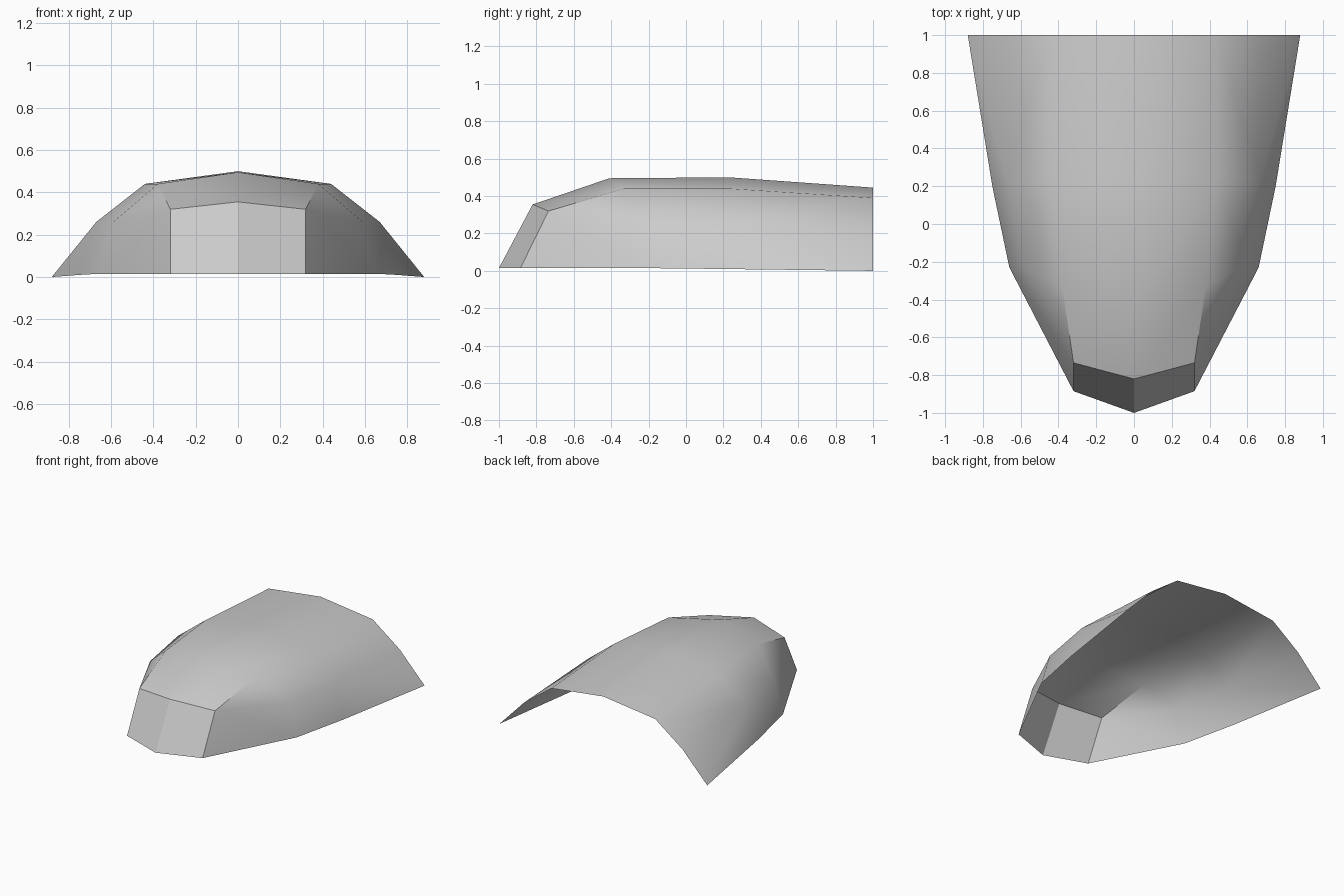
import bpy
import bmesh

cube = bpy.data.objects.get("Cube")
if cube:
    bpy.data.objects.remove(cube, do_unlink=True)

# Single plain grey finish
grey = bpy.data.materials.new("light_grey")
grey.use_nodes = True
colour = (0.6, 0.6, 0.6, 1)
grey.diffuse_color = colour
grey.node_tree.nodes["Principled BSDF"].inputs["Base Color"].default_value = colour

# Lengthwise rails of the left half, listed front to back
rails = {
    "nose": [(0, -1, 0.015)],
    "ridge": [(0, -0.82, 0.355), (0, -0.41, 0.495), (0, 0.23, 0.5), (0, 1, 0.445)],
    "shoulder": [(0.32, -0.735, 0.32), (0.38, -0.33, 0.44), (0.44, 0.23, 0.44), (0.44, 1, 0.39)],
    "waist": [(0.59, -0.22, 0.26), (0.67, 0.23, 0.26), (0.67, 1, 0.22)],
    "hem": [(0.32, -0.885, 0.015), (0.66, -0.23, 0.015), (0.75, 0.2, 0.01), (0.88, 1, 0)],
}

bm = bmesh.new()
v = {name: [bm.verts.new(p) for p in pts] for name, pts in rails.items()}
nose, ridge, shoulder, waist, hem = (v[n] for n in rails)


def face(*verts):
    return bm.faces.new(verts)


# Nose panel, and the hood running back from it
face(nose[0], hem[0], shoulder[0], ridge[0])
for i in range(3):
    face(ridge[i], shoulder[i], shoulder[i + 1], ridge[i + 1])

# Front cheek
face(shoulder[0], hem[0], hem[1])
face(shoulder[0], hem[1], waist[0])
face(shoulder[0], waist[0], shoulder[1])

# Flank bays, each split along its diagonals
for i in range(2):
    face(shoulder[i + 1], waist[i], shoulder[i + 2])
    face(waist[i], waist[i + 1], shoulder[i + 2])
    face(waist[i], hem[i + 1], hem[i + 2])
    face(waist[i], hem[i + 2], waist[i + 1])

# Smooth shell with crisp creases round the nose and front shoulder
for f in bm.faces:
    f.smooth = True
for a, b in ((nose[0], ridge[0]), (ridge[0], shoulder[0]),
             (hem[0], shoulder[0]), (shoulder[0], shoulder[1])):
    bm.edges.get((a, b)).smooth = False

mesh = bpy.data.meshes.new("shell_cover")
bm.to_mesh(mesh)
bm.free()
mesh.materials.append(grey)
shell = bpy.data.objects.new("shell_cover", mesh)
bpy.context.collection.objects.link(shell)

# Mirror across the centre line
mirror = shell.modifiers.new("mirror", 'MIRROR')
mirror.use_axis[0] = True
mirror.use_clip = True
mirror.merge_threshold = 0.001
